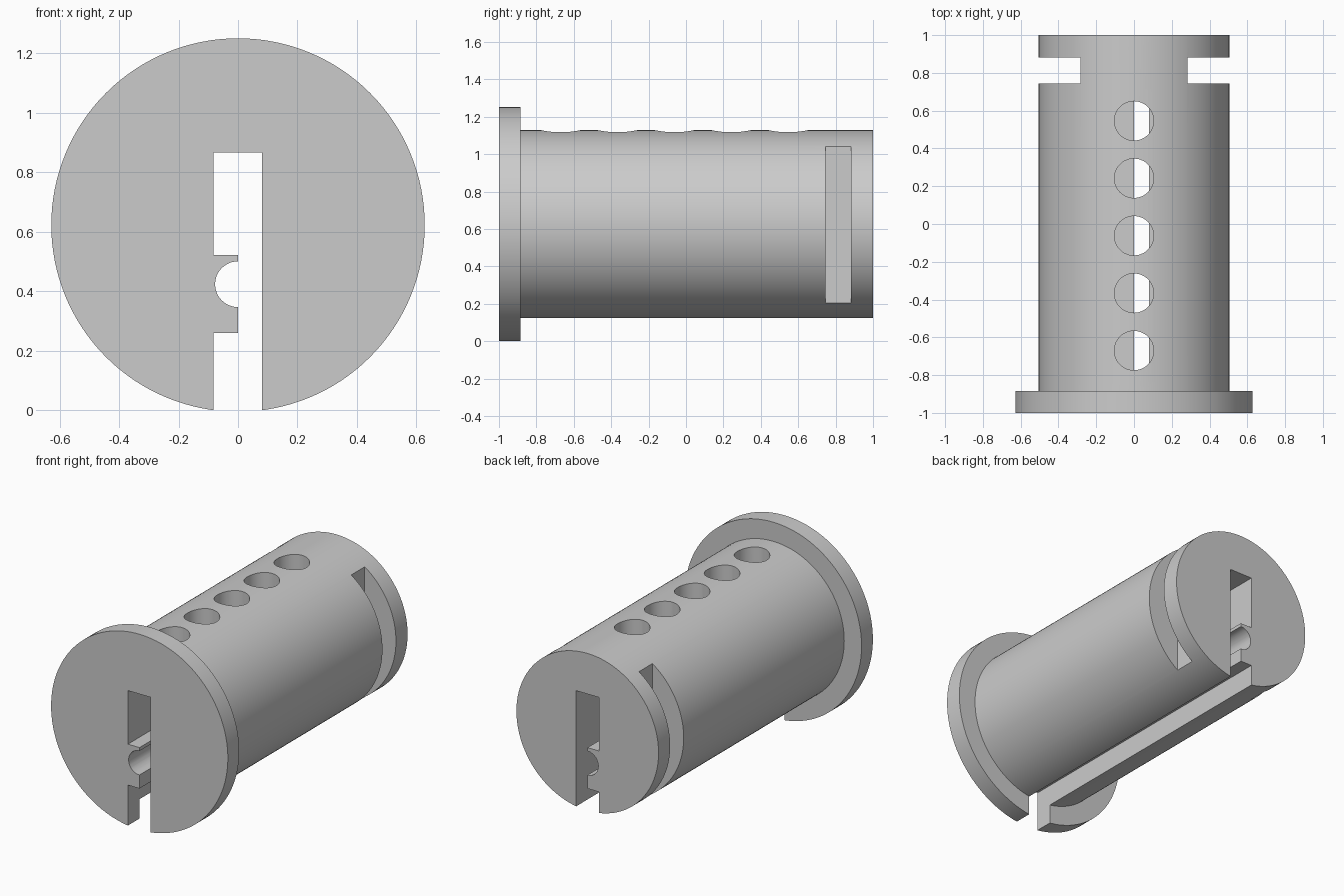
import bpy, bmesh, math
from mathutils import Matrix, Vector

if "Cube" in bpy.data.objects:
    bpy.data.objects.remove(bpy.data.objects["Cube"], do_unlink=True)

AXIS_Z = 0.623      # height of the barrel axis
FLANGE_R, BODY_R = 0.628, 0.505
FLANGE_BACK = -0.885

grey = bpy.data.materials.new("plain grey")
grey.use_nodes = True
grey.diffuse_color = (0.6, 0.6, 0.6, 1)
grey.node_tree.nodes["Principled BSDF"].inputs["Base Color"].default_value = (0.6, 0.6, 0.6, 1)


def finish(bm, name):
    bmesh.ops.recalc_face_normals(bm, faces=bm.faces)
    mesh = bpy.data.meshes.new(name)
    bm.to_mesh(mesh)
    bm.free()
    mesh.materials.append(grey)
    obj = bpy.data.objects.new(name, mesh)
    bpy.context.collection.objects.link(obj)
    return obj


def lathe(name, profile, steps=128):
    """Revolve (radius, y) points around the barrel axis."""
    bm = bmesh.new()
    verts = [bm.verts.new((r, y, AXIS_Z)) for r, y in profile]
    edges = [bm.edges.new(pair) for pair in zip(verts, verts[1:])]
    bmesh.ops.spin(bm, geom=verts + edges, cent=(0, 0, AXIS_Z), axis=(0, 1, 0),
                   angle=math.tau, steps=steps)
    bmesh.ops.remove_doubles(bm, verts=bm.verts, dist=1e-5)
    return finish(bm, name)


def extrude_y(name, outline, y0, y1):
    """Extrude an (x, z) outline along y."""
    bm = bmesh.new()
    face = bm.faces.new([bm.verts.new((x, y0, z)) for x, z in outline])
    geom = bmesh.ops.extrude_face_region(bm, geom=[face])["geom"]
    moved = [g for g in geom if isinstance(g, bmesh.types.BMVert)]
    bmesh.ops.translate(bm, verts=moved, vec=(0, y1 - y0, 0))
    return finish(bm, name)


def box(name, x0, x1, y0, y1, z0, z1):
    return extrude_y(name, [(x0, z0), (x1, z0), (x1, z1), (x0, z1)], y0, y1)


def drill(name, y, radius, z0, z1):
    bm = bmesh.new()
    bmesh.ops.create_cone(bm, cap_ends=True, segments=48, radius1=radius, radius2=radius,
                          depth=z1 - z0,
                          matrix=Matrix.Translation(Vector((0, y, (z0 + z1) / 2))))
    return finish(bm, name)


# Flanged barrel
barrel = lathe("flanged_barrel", [(0, -1), (FLANGE_R, -1), (FLANGE_R, FLANGE_BACK),
                                  (BODY_R, FLANGE_BACK), (BODY_R, 1), (0, 1)])

# Keyway with a half-width ward, itself hollowed by a round channel
channel_r, channel_z = 0.077, 0.424
arc = [(-channel_r * math.sin(math.pi * i / 24), channel_z - channel_r * math.cos(math.pi * i / 24))
       for i in range(25)]
keyway = ([(-0.082, -0.2), (-0.082, 0.26), (0, 0.26)] + arc +
          [(0, 0.523), (-0.082, 0.523), (-0.082, 0.867), (0.08, 0.867), (0.08, -0.2)])
cutters = [extrude_y("keyway_cutter", keyway, -1.2, 1.2)]

# Pin holes along the top
for i in range(5):
    cutters.append(drill(f"pin_hole_cutter_{i + 1}", -0.67 + i * 0.304, 0.104, 0.523, 1.5))

# Straight clip grooves on both sides near the back
for side, a, b in (("left", 0.283, 0.8), ("right", -0.8, -0.283)):
    cutters.append(box(f"{side}_groove_cutter", a, b, 0.745, 0.882, -0.2, 1.5))

for cutter in cutters:
    cutter.hide_render = True
    mod = barrel.modifiers.new(cutter.name, "BOOLEAN")
    mod.operation = "DIFFERENCE"
    mod.solver = "EXACT"
    mod.object = cutter

# Bake the cuts, drop the cutters, smooth the round surfaces
bpy.context.view_layer.update()
evaluated = barrel.evaluated_get(bpy.context.evaluated_depsgraph_get())
baked = bpy.data.meshes.new_from_object(evaluated)
barrel.modifiers.clear()
barrel.data = baked
for cutter in cutters:
    bpy.data.objects.remove(cutter, do_unlink=True)
baked.materials.clear()
baked.materials.append(grey)
for poly in baked.polygons:
    poly.material_index = 0

bpy.ops.object.select_all(action="DESELECT")
barrel.select_set(True)
bpy.context.view_layer.objects.active = barrel
bpy.ops.object.shade_smooth_by_angle(angle=math.radians(30))
